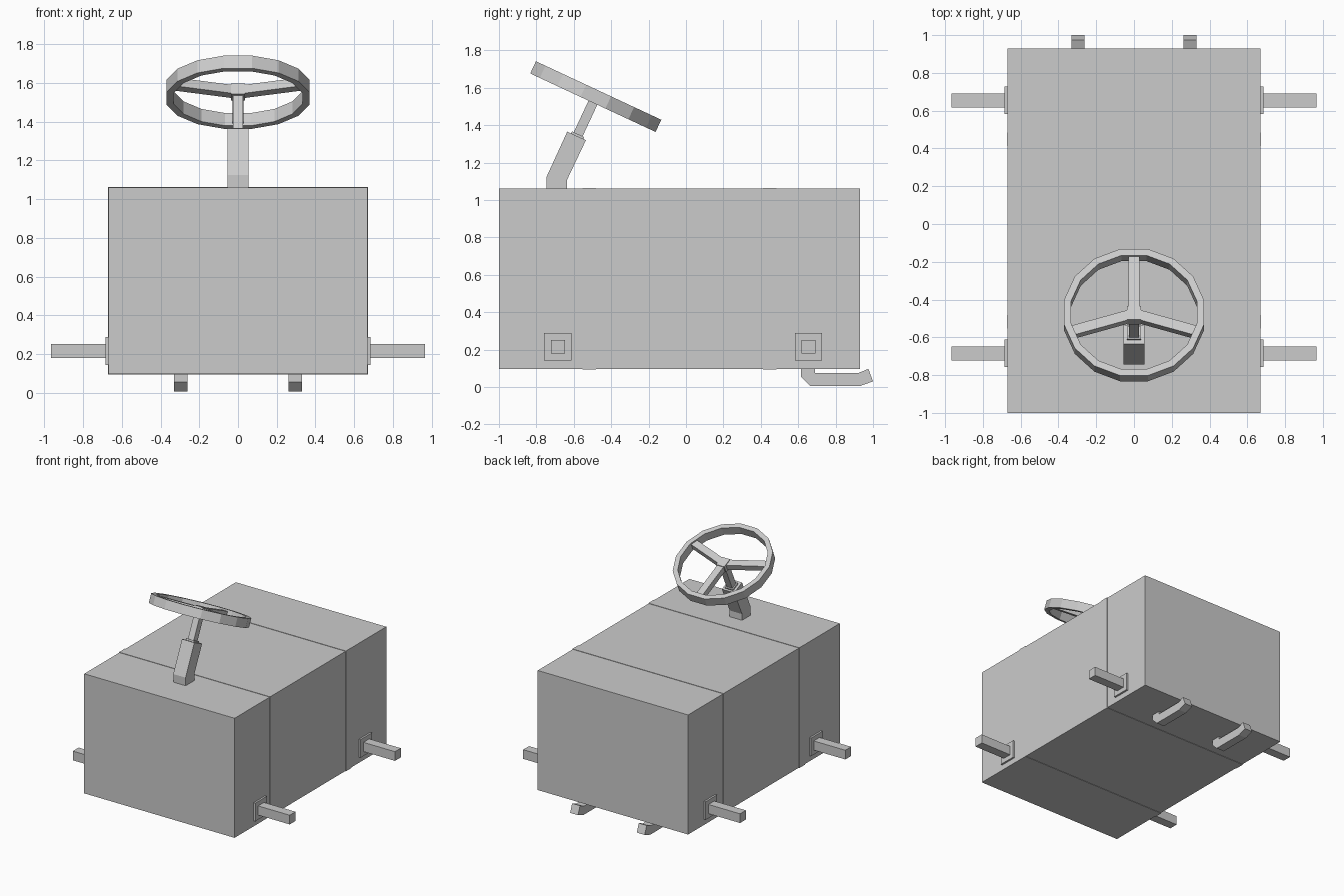
import bpy, bmesh, math
from mathutils import Matrix, Vector

if "Cube" in bpy.data.objects:
    bpy.data.objects.remove(bpy.data.objects["Cube"])


def finish(name, bm, matrix=None):
    if matrix:
        bmesh.ops.transform(bm, matrix=matrix, verts=bm.verts)
    bmesh.ops.recalc_face_normals(bm, faces=bm.faces)
    me = bpy.data.meshes.new(name)
    bm.to_mesh(me)
    bm.free()
    ob = bpy.data.objects.new(name, me)
    bpy.context.collection.objects.link(ob)
    return ob


def box(name, lo, hi, matrix=None):
    bm = bmesh.new()
    bmesh.ops.create_cube(bm, size=1)
    lo, hi = Vector(lo), Vector(hi)
    m = Matrix.Translation((lo + hi) / 2) @ Matrix.Diagonal((*(hi - lo), 1))
    bmesh.ops.transform(bm, matrix=m, verts=bm.verts)
    return finish(name, bm, matrix)


def side_profile(name, pts, x, half):
    # closed y-z outline extruded along x
    bm = bmesh.new()
    f = bm.faces.new([bm.verts.new((x - half, y, z)) for y, z in pts])
    ext = bmesh.ops.extrude_face_region(bm, geom=[f], use_keep_orig=True)
    vs = [g for g in ext["geom"] if isinstance(g, bmesh.types.BMVert)]
    bmesh.ops.translate(bm, verts=vs, vec=(2 * half, 0, 0))
    return finish(name, bm)


# Body and its thin wrapping bands
box("body", (-.67, -1, .097), (.67, .93, 1.06))
for label, y in (("front", -.517), ("rear", .448)):
    box(label + "_band", (-.673, y - .036, .094), (.673, y + .036, 1.063))

# Axle stubs with mounting plates, tail pipes on both sides
pipe = [(.615, .12), (.615, .055), (.665, .005), (.93, .005), (1, .03),
        (.975, .097), (.922, .075), (.69, .075), (.69, .12)]
for side, s in (("left", -1), ("right", 1)):
    for label, y in (("front", -.685), ("rear", .655)):
        for part, h, x0, x1 in (("plate", .073, .65, .685), ("axle", .037, .65, .966)):
            a, b = sorted((s * x0, s * x1))
            box(f"{label}_{part}_{side}", (a, y - h, .215 - h), (b, y + h, .215 + h))
    side_profile("tail_pipe_" + side, pipe, s * .297, .035)

# Steering column
side_profile("steering_column", [(-.745, 1.05), (-.635, 1.05), (-.635, 1.11),
             (-.535, 1.32), (-.635, 1.365), (-.745, 1.125)], 0, .055)

# Tilted wheel frame: collar, shaft, hub, spokes, rim
tilt = Matrix.Translation((0, -.4825, 1.5525)) @ Matrix.Rotation(math.radians(-25), 4, 'X')
box("shaft_collar", (-.036, -.036, -.26), (.036, .036, -.222), tilt)
box("steering_shaft", (-.026, -.026, -.25), (.026, .026, 0), tilt)
box("wheel_hub", (-.037, -.04, -.03), (.037, .04, .03), tilt)
for i, a in enumerate((90, -17, 197)):
    box(f"wheel_spoke_{i + 1}", (0, -.028, -.024), (.35, .028, .024),
        tilt @ Matrix.Rotation(math.radians(a), 4, 'Z'))

N = 16
bm = bmesh.new()
rings = []
for i in range(N):
    a = 2 * math.pi * (i + .5) / N
    rings.append([bm.verts.new((r * math.cos(a), r * math.sin(a), z))
                  for r, z in ((.377, -.036), (.377, .036), (.339, .036), (.339, -.036))])
for i in range(N):
    p, q = rings[i], rings[(i + 1) % N]
    for j in range(4):
        k = (j + 1) % 4
        bm.faces.new((p[j], q[j], q[k], p[k]))
finish("wheel_rim", bm, tilt)
